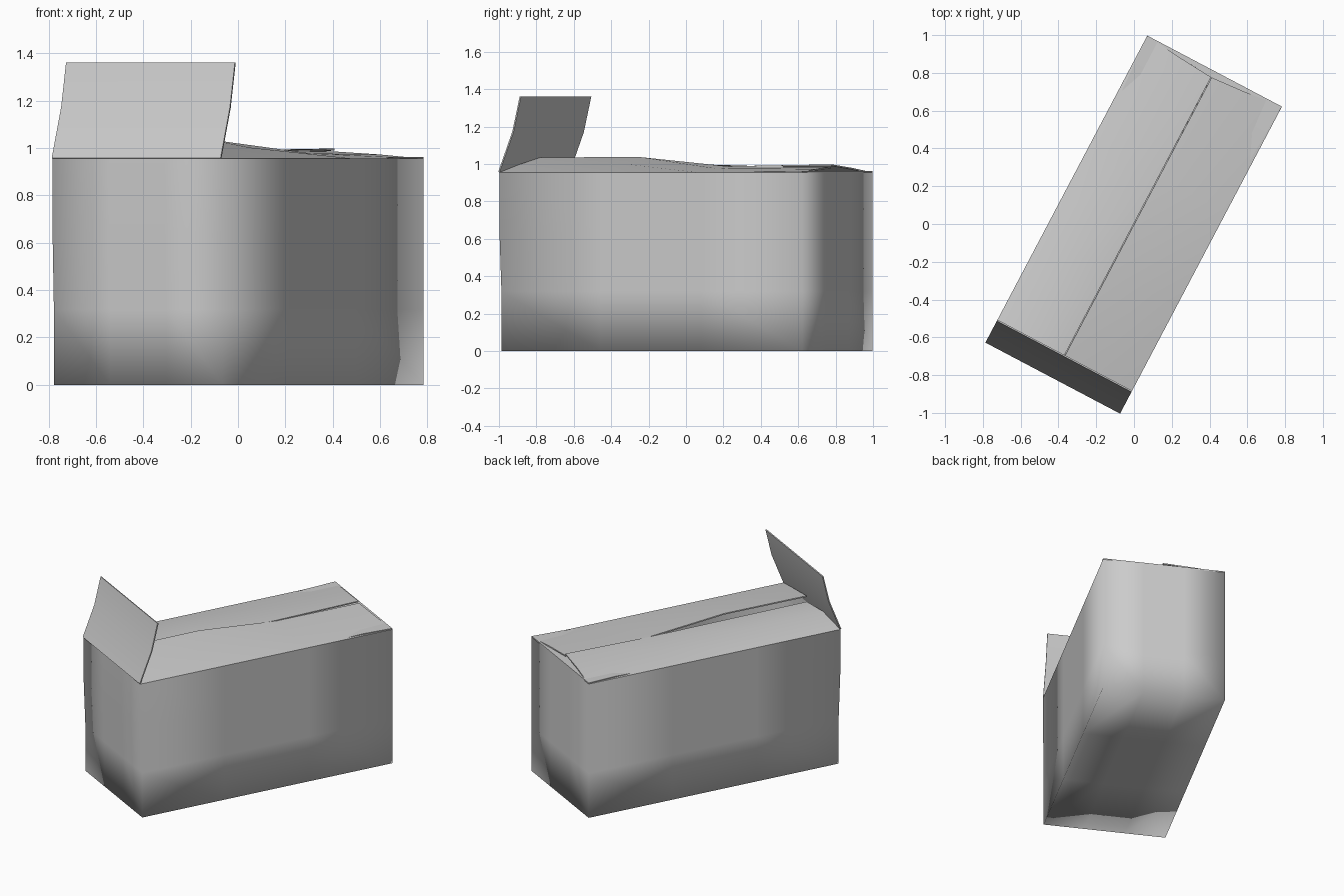
import bpy, bmesh, math
from mathutils import Matrix

if "Cube" in bpy.data.objects:
    bpy.data.objects.remove(bpy.data.objects["Cube"])

W, L, H = 0.403, 0.915, 0.955          # half width, half length, wall height
TURN = math.radians(-27.8)             # the carton stands turned about z
CARD = 0.008                           # cardboard thickness


def finish(name, bm, sharp=None):
    bmesh.ops.rotate(bm, verts=bm.verts, cent=(0, 0, 0),
                     matrix=Matrix.Rotation(TURN, 3, 'Z'))
    me = bpy.data.meshes.new(name)
    bm.to_mesh(me)
    bm.free()
    me.polygons.foreach_set("use_smooth", [True] * len(me.polygons))
    if sharp:
        me.set_sharp_from_angle(angle=math.radians(sharp))
    ob = bpy.data.objects.new(name, me)
    bpy.context.collection.objects.link(ob)
    return ob


def sheet(name, rows):
    """Thin card sheet from rows of points."""
    bm = bmesh.new()
    vs = [[bm.verts.new(p) for p in r] for r in rows]
    for a, b in zip(vs, vs[1:]):
        for i in range(len(a) - 1):
            bm.faces.new((a[i], a[i + 1], b[i + 1], b[i]))
    bm.normal_update()
    bmesh.ops.solidify(bm, geom=bm.faces[:], thickness=CARD)
    bmesh.ops.recalc_face_normals(bm, faces=bm.faces)
    return finish(name, bm, 45)


# Open-topped carton body, softly shaded over its edges
bm = bmesh.new()
bmesh.ops.create_cube(bm, size=2)
bmesh.ops.subdivide_edges(bm, edges=bm.edges[:], cuts=2, use_grid_fill=True)
bmesh.ops.delete(bm, geom=[f for f in bm.faces if f.calc_center_median().z > 0.99],
                 context='FACES')
for v in bm.verts:
    v.co = (v.co.x * W, v.co.y * L, (v.co.z + 1) * H / 2)
    if v.co.y < -0.9 and v.co.z < 0.6:
        v.co.y += 0.012
finish("carton_body", bm)

# Long top flaps, warped lengthways: heights at the middle and at the seam
stations = (-L, -0.28, 0.28, L)
flaps = {
    "right_top_flap": (1, (1.0, 1.002, 0.977, 0.973), (1.035, 1.037, 0.985, 0.985)),
    "left_top_flap": (-1, (1.005, 1.005, 0.99, 0.98), (0.995, 0.992, 0.988, 0.998)),
}
for name, (side, mid, seam) in flaps.items():
    rows = []
    for y, zm, zs in zip(stations, mid, seam):
        pull = 0.037 * (-1 if y > 0.9 else 1 if y < -0.9 else 0)
        row = [(side * W, y, H), (side * W * 0.5, y + pull * 0.6, zm),
               (side * 0.002, y + pull, zs)]
        rows.append(row if side < 0 else row[::-1])
    sheet(name, rows)

# Front end flap standing up and leaning inwards
sheet("front_end_flap", [[(x * W, -L + dy, z) for x in (1, 0.33, -0.33, -1)]
                         for dy, z in ((0, H), (0.085, 1.17), (0.13, 1.36))])

# Back end flap tucked under the long flaps
sheet("back_end_flap", [[(x * s, L - dy, z) for x in (-1, -0.33, 0.33, 1)]
                        for s, dy, z in ((W, 0, H), (W * 0.97, 0.2, 0.955),
                                         (W * 0.95, 0.41, 0.945))])
